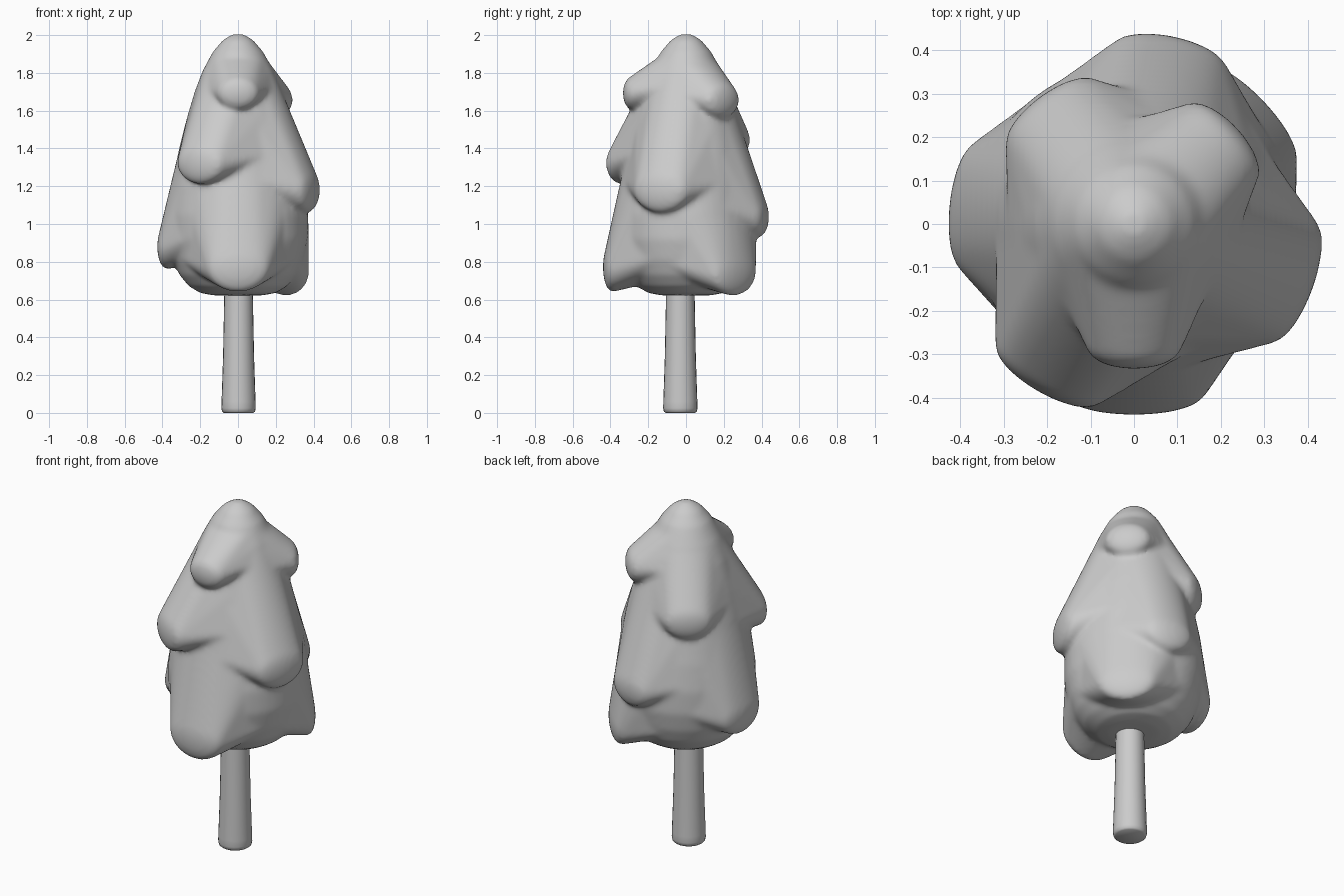
import bpy, bmesh, math
from mathutils import Matrix

cube = bpy.data.objects.get("Cube")
if cube:
    bpy.data.objects.remove(cube, do_unlink=True)

grey = bpy.data.materials.new("plain grey")
grey.use_nodes = True
grey.diffuse_color = (0.6, 0.6, 0.6, 1)
grey.node_tree.nodes["Principled BSDF"].inputs["Base Color"].default_value = (0.6, 0.6, 0.6, 1)


def lathe(bm, profile, sides, centre=(0, 0)):
    """Revolve a (radius, height) profile and cap both ends."""
    rings = []
    for r, z in profile:
        rings.append([bm.verts.new((centre[0] + r * math.cos(2 * math.pi * i / sides),
                                    centre[1] + r * math.sin(2 * math.pi * i / sides), z))
                      for i in range(sides)])
    for low, high in zip(rings, rings[1:]):
        for i in range(sides):
            j = (i + 1) % sides
            bm.faces.new((low[i], low[j], high[j], high[i]))
    bm.faces.new(rings[0][::-1])
    bm.faces.new(rings[-1])


def add_lobe(bm, angle, tip, reach, width, start):
    """Drooping bough: a skirt stretched from core sections to a flattened round tip."""
    thick, drop = 0.05, width * 0.8
    part = bmesh.new()
    place = (Matrix.Rotation(math.radians(angle), 4, 'Z')
             @ Matrix.Translation((reach - thick, 0, tip + drop))
             @ Matrix.Diagonal((thick, width, drop, 1)))
    bmesh.ops.create_uvsphere(part, u_segments=24, v_segments=16, radius=1, matrix=place)
    hem = tip + drop * 1.35
    for z in (hem, (hem + start) / 2, start):
        bmesh.ops.create_circle(part, segments=48, radius=core_radius(z),
                                matrix=Matrix.Translation((0, 0, z)))
    hull = bmesh.ops.convex_hull(part, input=part.verts[:])
    junk = {g for g in hull["geom_interior"] + hull["geom_unused"]
            if isinstance(g, bmesh.types.BMVert)}
    bmesh.ops.delete(part, geom=list(junk), context='VERTS')
    temp = bpy.data.meshes.new("lobe")
    part.to_mesh(temp)
    part.free()
    bm.from_mesh(temp)
    bpy.data.meshes.remove(temp)


def finish(bm, name):
    bmesh.ops.recalc_face_normals(bm, faces=bm.faces[:])
    mesh = bpy.data.meshes.new(name)
    bm.to_mesh(mesh)
    bm.free()
    mesh.materials.append(grey)
    for p in mesh.polygons:
        p.use_smooth = True
    obj = bpy.data.objects.new(name, mesh)
    bpy.context.collection.objects.link(obj)
    return obj


# Core of the foliage
core = [(0.13, 0.622), (0.2, 0.635), (0.26, 0.67), (0.31, 0.73), (0.345, 0.81),
        (0.37, 0.92), (0.372, 1.05), (0.352, 1.2), (0.312, 1.4), (0.274, 1.55),
        (0.23, 1.7), (0.188, 1.81), (0.135, 1.91), (0.08, 1.975), (0.03, 2.005)]


def core_radius(z):
    for (r0, z0), (r1, z1) in zip(core, core[1:]):
        if z0 <= z <= z1:
            return r0 + (r1 - r0) * (z - z0) / (z1 - z0)
    return core[0][0]


# Boughs: angle, tip height, reach, half width, height where it leaves the core
lobes = [(-90, 1.605, 0.335, 0.11, 1.88), (43, 1.56, 0.325, 0.12, 1.86),
         (-120, 1.21, 0.445, 0.14, 1.8), (127, 1.34, 0.365, 0.13, 1.8),
         (-20, 1.06, 0.438, 0.15, 1.8), (78, 0.93, 0.442, 0.135, 1.65),
         (174, 0.76, 0.428, 0.15, 1.5), (-90, 0.64, 0.44, 0.165, 1.5),
         (44, 0.62, 0.412, 0.16, 1.3)]

bm = bmesh.new()
lathe(bm, core, 48)
for lobe in lobes:
    add_lobe(bm, *lobe)
foliage = finish(bm, "foliage")
remesh = foliage.modifiers.new("Blend", 'REMESH')
remesh.mode = 'VOXEL'
remesh.voxel_size = 0.012
remesh.use_smooth_shade = True
smooth = foliage.modifiers.new("Soften", 'SMOOTH')
smooth.factor = 0.5
smooth.iterations = 16

# Trunk, slightly flared with a rounded foot
bm = bmesh.new()
lathe(bm, [(0.078, 0), (0.087, 0.007), (0.091, 0.025), (0.09, 0.06),
           (0.082, 0.3), (0.075, 0.66)], 24, (0.003, -0.03))
trunk = finish(bm, "trunk")
bpy.context.view_layer.objects.active = trunk
trunk.select_set(True)
bpy.ops.object.shade_smooth_by_angle(angle=math.radians(45))
